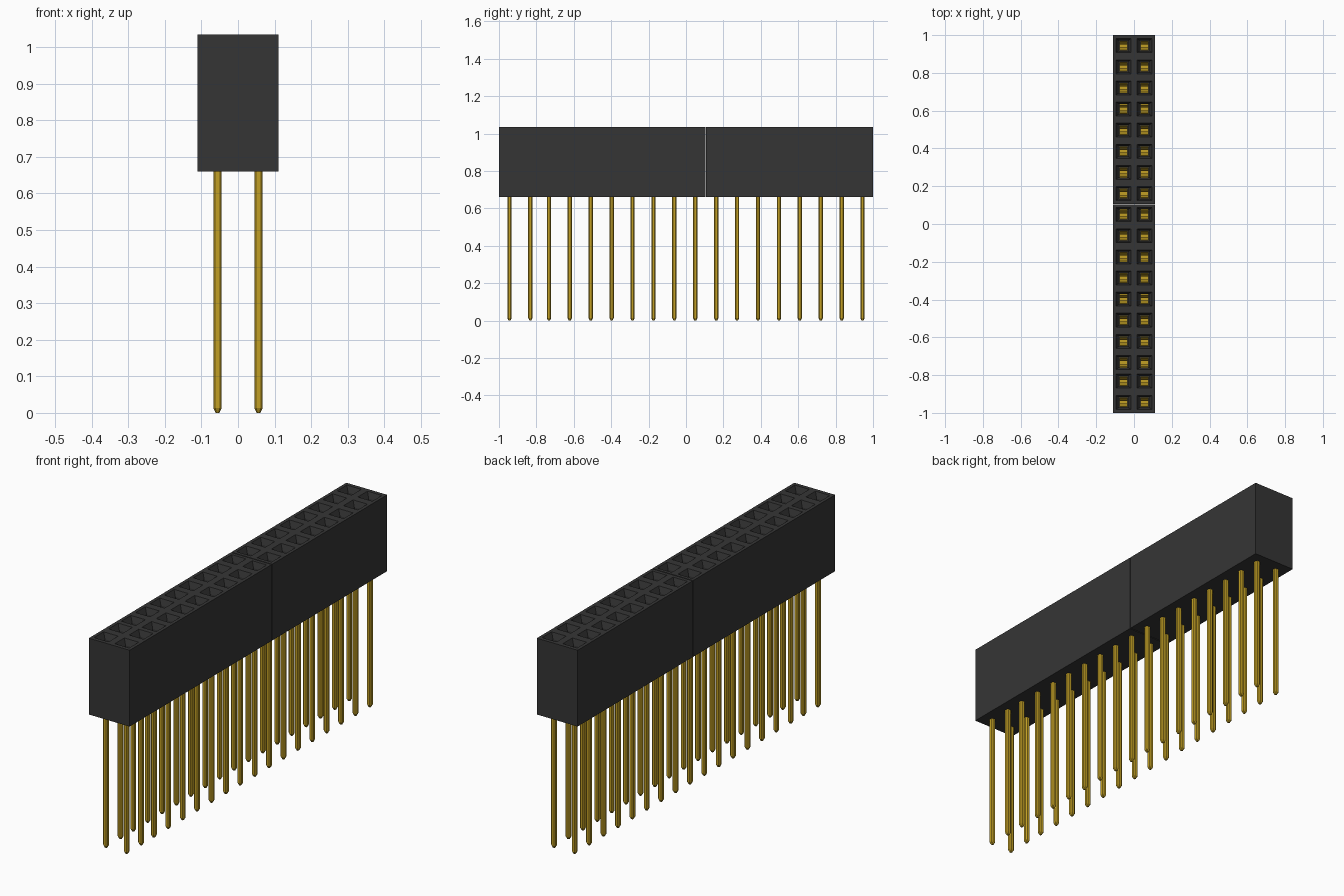
import bpy, bmesh

if "Cube" in bpy.data.objects:
    bpy.data.objects.remove(bpy.data.objects["Cube"])


def material(name, rgb, metallic=0.0):
    m = bpy.data.materials.new(name)
    m.use_nodes = True
    m.diffuse_color = (*rgb, 1)
    m.node_tree.nodes["Principled BSDF"].inputs["Base Color"].default_value = (*rgb, 1)
    return m


BLACK = material("black plastic", (0.036, 0.036, 0.036))
GOLD = material("gold", (0.54, 0.35, 0.018))

HALF_W, Z_BOTTOM, Z_TOP = 0.111, 0.66, 1.035
PIN_X = 0.056
PITCH = 0.1118
ROWS = [-0.944, -0.832] + [-0.733 + PITCH * i for i in range(16)]
SEAM, GAP = 0.105, 0.002


def finish(bm, name, mat):
    bmesh.ops.remove_doubles(bm, verts=bm.verts, dist=1e-5)
    bmesh.ops.recalc_face_normals(bm, faces=bm.faces)
    mesh = bpy.data.meshes.new(name)
    bm.to_mesh(mesh)
    bm.free()
    mesh.materials.append(mat)
    ob = bpy.data.objects.new(name, mesh)
    bpy.context.collection.objects.link(ob)
    return ob


def loft(bm, rings, cap_start=False, cap_end=False):
    """Skin a list of point rings with quads."""
    vs = [[bm.verts.new(p) for p in ring] for ring in rings]
    n = len(vs[0])
    for a, b in zip(vs, vs[1:]):
        for i in range(n):
            j = (i + 1) % n
            bm.faces.new((a[i], a[j], b[j], b[i]))
    if cap_start:
        bm.faces.new(vs[0])
    if cap_end:
        bm.faces.new(vs[-1])


def rect(x0, x1, y0, y1, z):
    return [(x0, y0, z), (x1, y0, z), (x1, y1, z), (x0, y1, z)]


def square(x, y, hx, hy, z):
    return rect(x - hx, x + hx, y - hy, y + hy, z)


# Housing: one cell per socket, with a funnel mouth leading to a square well
def housing(name, rows, y_start, y_end):
    bm = bmesh.new()
    bounds = [y_start] + [(a + b) / 2 for a, b in zip(rows, rows[1:])] + [y_end]
    for i, y in enumerate(rows):
        y0, y1 = bounds[i], bounds[i + 1]
        for side in (-1, 1):
            x0, x1 = sorted((0, side * HALF_W))
            x = side * PIN_X
            loft(bm, [rect(x0, x1, y0, y1, Z_TOP),
                      square(x, y, 0.039, 0.037, Z_TOP),
                      square(x, y, 0.026, 0.028, Z_TOP - 0.03),
                      square(x, y, 0.026, 0.028, 0.72)], cap_end=True)
            # Underside, long side wall and end walls
            bm.faces.new([bm.verts.new(p) for p in rect(x0, x1, y0, y1, Z_BOTTOM)])
            xs = side * HALF_W
            walls = [((xs, y0), (xs, y1))]
            if i == 0:
                walls.append(((x0, y0), (x1, y0)))
            if i == len(rows) - 1:
                walls.append(((x0, y1), (x1, y1)))
            for a, b in walls:
                bm.faces.new([bm.verts.new(p) for p in (
                    (*a, Z_BOTTOM), (*b, Z_BOTTOM), (*b, Z_TOP), (*a, Z_TOP))])
    return finish(bm, name, BLACK)


housing("long_housing", ROWS[:10], -1, SEAM - GAP)
housing("short_housing", ROWS[10:], SEAM + GAP, 1)


# Pins: chamfered square rods with tapered tips
def octagon(x, y, r, z):
    c = r * 0.55
    return [(x + r, y - c, z), (x + r, y + c, z), (x + c, y + r, z), (x - c, y + r, z),
            (x - r, y + c, z), (x - r, y - c, z), (x - c, y - r, z), (x + c, y - r, z)]


bm = bmesh.new()
for y in ROWS:
    for x in (-PIN_X, PIN_X):
        loft(bm, [octagon(x, y, 0.005, 0), octagon(x, y, 0.0115, 0.013),
                  octagon(x, y, 0.0115, 0.69)], True, True)
finish(bm, "pins", GOLD)

# Contacts: bent spring leaves facing each other inside every well
HALF_PROFILE = [(0.024, 0.955), (0.009, 0.90), (0.021, 0.74)]
PROFILE = [(-y, z) for y, z in HALF_PROFILE] + HALF_PROFILE[::-1]
bm = bmesh.new()
for row in ROWS:
    for x in (-PIN_X, PIN_X):
        edge = [[bm.verts.new((x + dx, row + y, z)) for y, z in PROFILE]
                for dx in (-0.022, 0.022)]
        for i in range(len(PROFILE) - 1):
            bm.faces.new((edge[0][i], edge[1][i], edge[1][i + 1], edge[0][i + 1]))
contacts = finish(bm, "spring_contacts", GOLD)
mod = contacts.modifiers.new("thickness", 'SOLIDIFY')
mod.thickness = 0.004
mod.offset = 0
